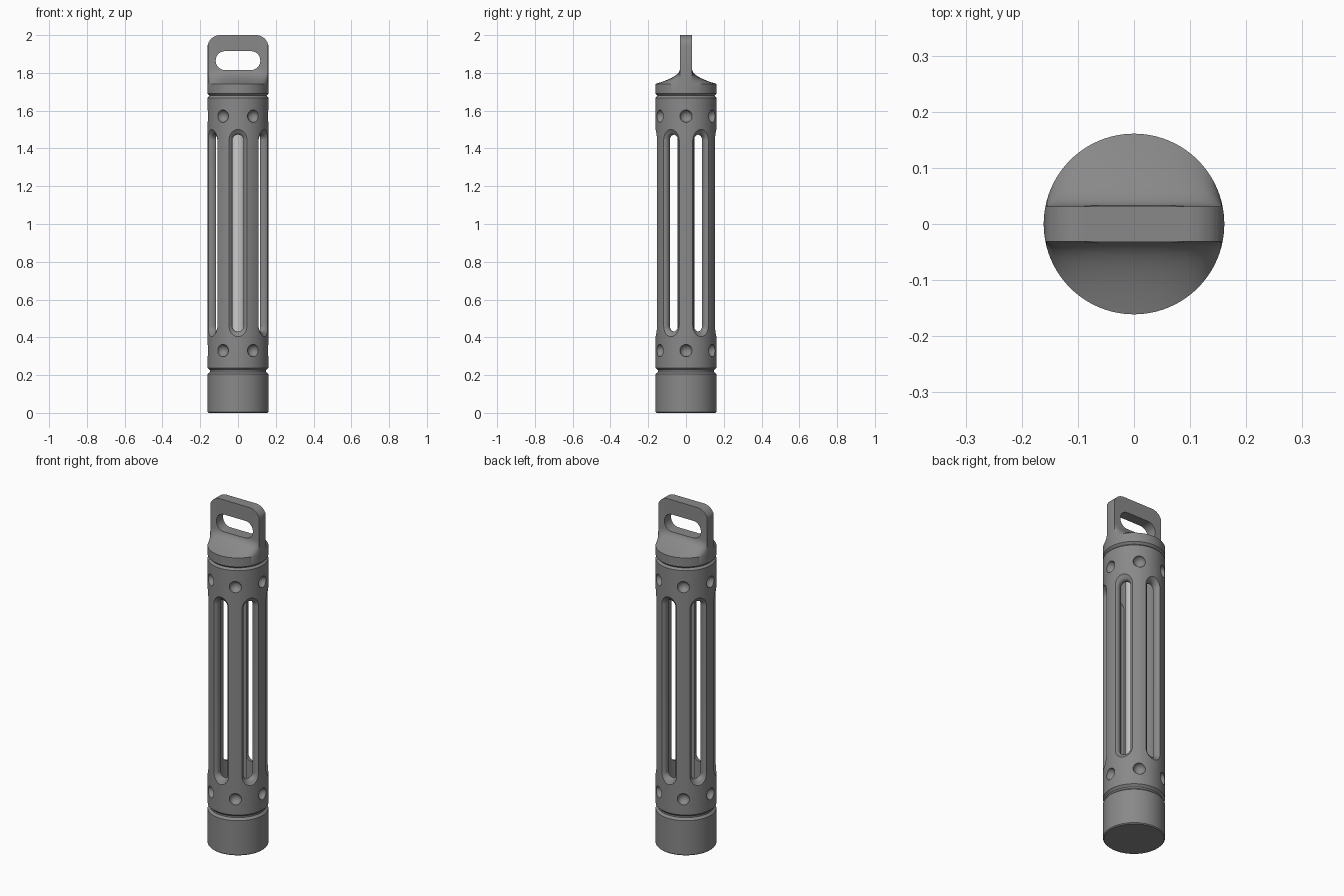
import bpy, bmesh
from math import sin, cos, pi, radians
from mathutils import Vector, Matrix

if "Cube" in bpy.data.objects:
    bpy.data.objects.remove(bpy.data.objects["Cube"])

R = 0.161


def loft(name, rings, closed=False):
    """Skin a list of equal-length rings; cap the ends unless the loop is closed."""
    bm = bmesh.new()
    vs = [[bm.verts.new(p) for p in ring] for ring in rings]
    n = len(vs[0])
    for a, b in zip(vs, vs[1:] + (vs[:1] if closed else [])):
        for i in range(n):
            bm.faces.new((a[i], a[(i + 1) % n], b[(i + 1) % n], b[i]))
    if not closed:
        bm.faces.new(vs[0])
        bm.faces.new(vs[-1])
    bmesh.ops.recalc_face_normals(bm, faces=bm.faces)
    me = bpy.data.meshes.new(name)
    bm.to_mesh(me)
    bm.free()
    ob = bpy.data.objects.new(name, me)
    bpy.context.collection.objects.link(ob)
    return ob


def circle(r, z, seg=96):
    return [(r * cos(2 * pi * i / seg), r * sin(2 * pi * i / seg), z) for i in range(seg)]


def lathe(name, profile, closed=False):
    return loft(name, [circle(r, z) for r, z in profile], closed)


def rounded(w, z0, z1, r, seg=10):
    """Rounded rectangle outline of half width w as (x, z) points."""
    pts = []
    for k, (cx, cz) in enumerate([(w - r, z1 - r), (r - w, z1 - r), (r - w, z0 + r), (w - r, z0 + r)]):
        for i in range(seg + 1):
            a = pi / 2 * (k + i / seg)
            p = Vector((cx + r * cos(a), cz + r * sin(a)))
            if not pts or (p - pts[-1]).length > 1e-5:
                pts.append(p)
    if (pts[0] - pts[-1]).length < 1e-5:
        pts.pop()
    return pts


def boolean(ob, cutter, op):
    m = ob.modifiers.new("cut", 'BOOLEAN')
    m.operation, m.object, m.solver = op, cutter, 'EXACT'
    bpy.context.view_layer.objects.active = ob
    bpy.ops.object.modifier_apply(modifier=m.name)
    bpy.data.objects.remove(cutter)


def finish(ob, mat):
    ob.data.materials.clear()
    ob.data.materials.append(mat)
    bpy.ops.object.select_all(action='DESELECT')
    ob.select_set(True)
    bpy.context.view_layer.objects.active = ob
    bpy.ops.object.shade_smooth_by_angle(angle=radians(30))


def material(name, v):
    mat = bpy.data.materials.new(name)
    mat.diffuse_color = (v, v, v, 1)
    mat.use_nodes = True
    mat.node_tree.nodes["Principled BSDF"].inputs["Base Color"].default_value = mat.diffuse_color
    return mat


dark = material("dark_metal", .25)
pale = material("pale_glass", .75)

# Solid bottom cap with the groove neck
bottom_cap = lathe("bottom_cap", [(R - .005, 0), (R, .005), (R, .205), (R - .012, .217), (R - .012, .245)])
finish(bottom_cap, dark)

# Slotted tube
tube = lathe("slotted_tube", [(.122, .226), (R - .012, .226), (R, .238), (R, 1.668),
                              (R - .012, 1.68), (.122, 1.68)], closed=True)
for k in range(6):
    # Slots with rounded-over edges
    rot = Matrix.Rotation(k * pi / 3, 3, 'Z')
    rings = []
    for depth, w in [(.09, .03), (.13, .03), (.138, .0312), (.145, .035), (.15, .041), (.154, .048), (.17, .07)]:
        g = w - .03
        rings.append([rot @ Vector((p.x, -depth, p.y))
                      for p in rounded(w, .431 - g, 1.473 + g, w)])
    boolean(tube, loft("slot_cutter", rings), 'DIFFERENCE')
    # Round dimples between the slots, top and bottom
    a = radians(60 * k)
    for z in (.33, 1.571):
        bpy.ops.mesh.primitive_uv_sphere_add(segments=32, ring_count=16, radius=.033,
                                             location=(.163 * cos(a), .163 * sin(a), z))
        boolean(tube, bpy.context.object, 'DIFFERENCE')
finish(tube, dark)

# Top cap: round rim whose section narrows through a cove into a flat blade
T = .031


def narrowed(s, z):
    ring = []
    for x, y, _ in circle(R, 0):
        h = abs(y)
        if h > T:
            h = T + (h - T) * s
        ring.append((x, h if y > 0 else -h, z))
    return ring


cove = [(1, 1.742), (.77, 1.751), (.54, 1.7625), (.34, 1.774), (.19, 1.786),
        (.09, 1.797), (.03, 1.808), (0, 1.822), (0, 2.1)]
rings = [circle(R - .012, 1.66), circle(R - .012, 1.678), circle(R, 1.69)]
top = loft("top_loop", rings + [narrowed(s, z) for s, z in cove])
# Rounded top corners and the hanging hole
front = rounded(.1615, 1.5, 2.0, .066)
boolean(top, loft("front_cutter", [[(p.x, y, p.y) for p in front] for y in (-.3, .3)]), 'INTERSECT')
hole = rounded(.118, 1.815, 1.915, .049)
boolean(top, loft("hole_cutter", [[(p.x, y, p.y) for p in hole] for y in (-.3, .3)]), 'DIFFERENCE')
finish(top, dark)

# Pale vial inside the tube
finish(lathe("inner_vial", [(.044, .24), (.044, 1.67)]), pale)
